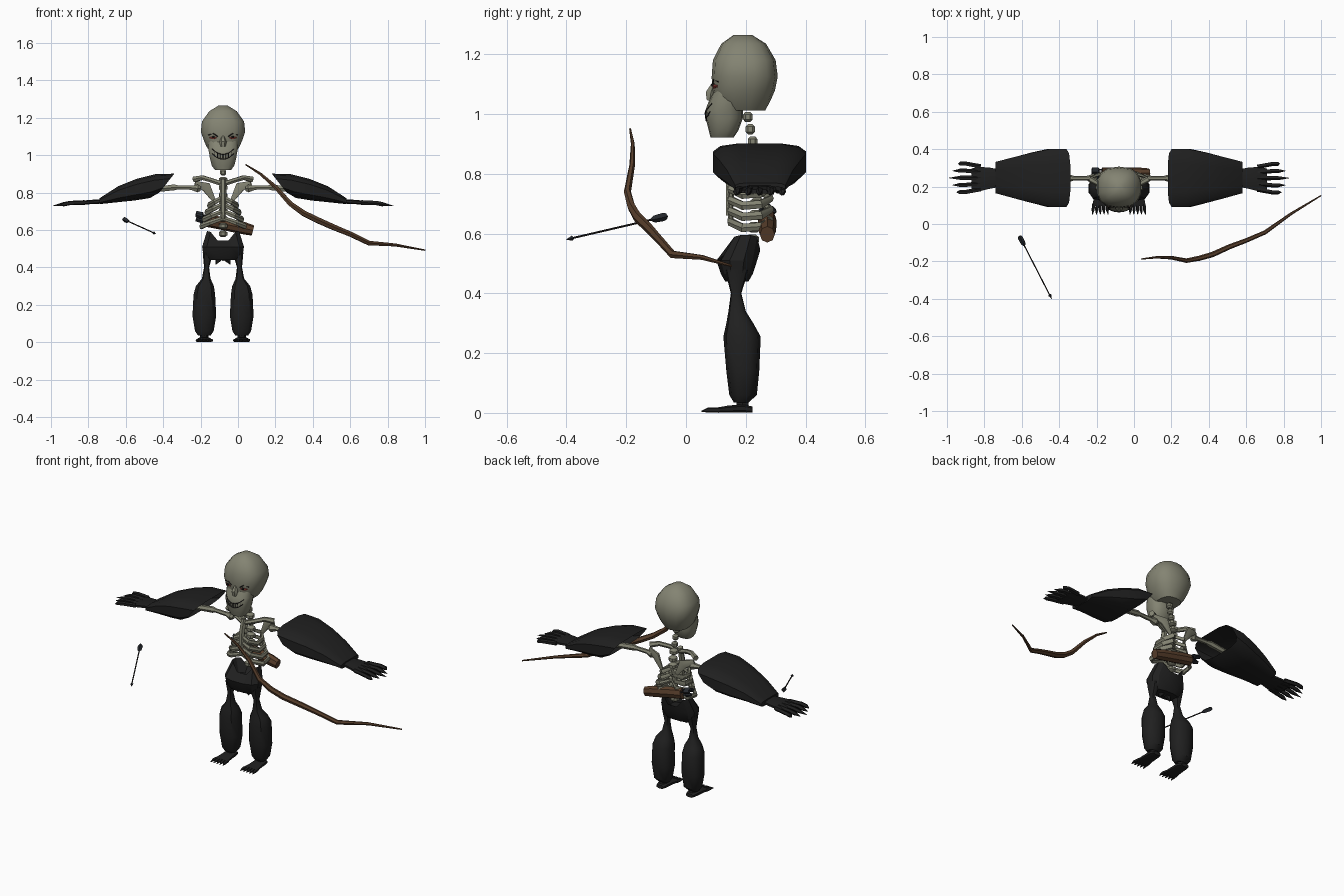
import bpy, bmesh, math
from mathutils import Vector
from mathutils.bvhtree import BVHTree

if "Cube" in bpy.data.objects:
    bpy.data.objects.remove(bpy.data.objects["Cube"])

C = -0.08  # centre line of the body


def material(name, r, g, b):
    m = bpy.data.materials.new(name)
    m.use_nodes = True
    m.diffuse_color = (r, g, b, 1)
    bsdf = m.node_tree.nodes["Principled BSDF"]
    bsdf.inputs["Base Color"].default_value = (r, g, b, 1)
    bsdf.inputs["Roughness"].default_value = 0.9
    return m


BONE = material("old bone", 0.23, 0.23, 0.17)
CLOTH = material("black cloth", 0.014, 0.014, 0.014)
WOOD = material("brown wood", 0.10, 0.05, 0.025)
DARK = material("dark lines", 0.012, 0.01, 0.01)
RED = material("red eye", 0.3, 0.05, 0.04)
FEATHER = material("dark feather", 0.02, 0.023, 0.028)


def loft(name, rings, mat, cap_start=True, cap_end=True, angle=40):
    """Skin a list of equal-length vertex rings."""
    bm = bmesh.new()
    rows = [[bm.verts.new(p) for p in r] for r in rings]
    n = len(rows[0])
    for a, b in zip(rows, rows[1:]):
        for i in range(n):
            j = (i + 1) % n
            bm.faces.new((a[i], a[j], b[j], b[i]))
    if cap_start:
        bm.faces.new(rows[0])
    if cap_end:
        bm.faces.new(rows[-1])
    bmesh.ops.recalc_face_normals(bm, faces=bm.faces)
    me = bpy.data.meshes.new(name)
    bm.to_mesh(me)
    bm.free()
    me.materials.append(mat)
    ob = bpy.data.objects.new(name, me)
    bpy.context.collection.objects.link(ob)
    bpy.ops.object.select_all(action="DESELECT")
    ob.select_set(True)
    bpy.context.view_layer.objects.active = ob
    bpy.ops.object.shade_smooth_by_angle(angle=math.radians(angle))
    return ob


def ring(axis, pos, u0, u1, v0, v1, n=10, e=0.8):
    """Rounded cross-section across an axis, filling a u/v box."""
    pts = []
    for i in range(n):
        t = 2 * math.pi * (i + 0.5) / n
        c, s = math.cos(t), math.sin(t)
        u = (u0 + u1) / 2 + (u1 - u0) / 2 * math.copysign(abs(c) ** e, c)
        v = (v0 + v1) / 2 + (v1 - v0) / 2 * math.copysign(abs(s) ** e, s)
        pts.append({"x": (pos, u, v), "y": (u, pos, v), "z": (u, v, pos)}[axis])
    return pts


def tube(name, pts, radii, mat, n=6, flat=1.0):
    """Tapered rod through points; flat scales its second width."""
    pts = [Vector(p) for p in pts]
    rings = []
    for i, p in enumerate(pts):
        d = (pts[min(i + 1, len(pts) - 1)] - pts[max(i - 1, 0)]).normalized()
        up = Vector((0, 0, 1)) if abs(d.z) < 0.9 else Vector((0, 1, 0))
        a = d.cross(up).normalized()
        b = a.cross(d)
        rings.append([p + radii[i] * (math.cos(t) * a * flat + math.sin(t) * b)
                      for t in (2 * math.pi * k / n for k in range(n))])
    return loft(name, rings, mat)


def blob(name, p, sx, sy, sz, mat):
    rings = [ring("z", p[2] + h * sz, p[0] - w * sx, p[0] + w * sx,
                  p[1] - w * sy, p[1] + w * sy, 8)
             for h, w in ((-1, 0.5), (-0.5, 1), (0.5, 1), (1, 0.5))]
    return loft(name, rings, mat)


# Skull: cranium and jaw, rows are height, half width, front, back
def stack(name, rows, n):
    return loft(name, [ring("z", z, C - w, C + w, f, b, n) for z, w, f, b in rows], BONE)


skull = stack("cranium", [(1.012, .065, .115, .265), (1.045, .09, .095, .283),
                          (1.08, .105, .087, .298), (1.125, .121, .086, .307),
                          (1.18, .115, .09, .30), (1.235, .075, .118, .268),
                          (1.265, .025, .16, .22)], 14)
jaw = stack("jaw", [(.922, .045, .082, .16), (.945, .062, .076, .175),
                    (.985, .072, .066, .19), (1.01, .076, .064, .19),
                    (1.04, .082, .075, .19), (1.09, .08, .1, .17)], 14)
trees = [BVHTree.FromPolygons([v.co for v in o.data.vertices],
                              [p.vertices for p in o.data.polygons]) for o in (skull, jaw)]


def on_face(dx, z):
    """Point on the front of the head."""
    hits = [t.ray_cast(Vector((C + dx, -1, z)), Vector((0, 1, 0)))[0] for t in trees]
    return min((h for h in hits if h), key=lambda h: h.y)


# Painted face details: grin, teeth gaps, eyes and nose
xs = [-.058 + .116 * i / 8 for i in range(9)]
smile = lambda x, lift: 0.978 + lift + 9 * x * x
for name, lift in (("lower_grin_line", 0), ("upper_grin_line", .026)):
    tube(name, [on_face(x, smile(x, lift)) for x in xs], [.0025] * 9, DARK, 4)
for x in xs[1:-1]:
    tube("tooth_gap", [on_face(x, smile(x, k)) for k in (0, .026)], [.0025] * 2, DARK, 4)
for s, side in ((1, "left"), (-1, "right")):
    tube(side + "_brow_line", [on_face(s * x, z) for x, z in ((.028, 1.1), (.05, 1.115), (.078, 1.108))],
         [.003] * 3, DARK, 4)
    tube(side + "_eye", [on_face(s * x, 1.093) for x in (.035, .052, .07)], [.004, .008, .004], RED, 6)
    tube(side + "_pupil", [on_face(s * x, 1.097) - Vector((0, .004, 0)) for x in (.045, .057)],
         [.006, .006], DARK, 6)
tube("nose", [(C, .092, 1.1), (C, .083, 1.07), (C, .08, 1.045)], [.008, .02, .012], BONE, 6, 1.0)

# Spine
for i in range(11):
    z = 0.99 - i * 0.041
    y = 0.207 + min(i, 4) * 0.008 - max(i - 7, 0) * 0.006
    big = 0.017 if i < 3 else 0.024
    blob("vertebra", (C, y, z), big, big, 0.017, BONE)
tube("breastbone", [(C, .17, .87), (C, .15, .78), (C, .145, .66)], [.016, .018, .012], BONE)

# Ribs, shoulders, arms, sleeves, hands, legs and feet on both sides
for s, side in ((1, "left"), (-1, "right")):
    X = lambda o: C + s * o
    for k in range(4):
        w, z = .075 + .014 * k, .775 - .037 * k
        tube(f"{side}_rib", [(X(0), .15, z), (X(w * .6), .148, z - .025), (X(w), .19, z - .045),
                             (X(w * .95), .25, z - .04), (X(w * .5), .285, z - .02), (X(0), .25, z)],
             [.012, .015, .016, .016, .013, .01], BONE, 6, .7)
    tube(side + "_collarbone", [(X(0), .17, .845), (X(.06), .185, .865), (X(.11), .215, .88),
                                (X(.155), .24, .87)], [.014, .013, .014, .017], BONE)
    tube(side + "_shoulder_blade", [(X(.15), .25, .85), (X(.09), .27, .83), (X(.05), .275, .76)],
         [.015, .03, .012], BONE, 6, .4)
    tube(side + "_arm_bone", [(X(.12), .245, .82), (X(.135), .245, .822), (X(.17), .245, .826),
                              (X(.24), .245, .828), (X(.26), .245, .828), (X(.5), .245, .8)],
         [.014, .024, .013, .012, .018, .014], BONE)
    # Wide sleeve, its mouth slanting outward toward the bottom
    rings = []
    for o, y0, y1, top, low, slant in ((.26, .088, .404, .902, .80, .08), (.36, .088, .404, .9, .77, .03),
                                       (.46, .11, .385, .875, .757, .01), (.56, .135, .36, .835, .748, 0),
                                       (.66, .163, .334, .77, .738, 0)):
        rings.append([(X(o + slant * (top - z) / (top - low)), y, z)
                      for _, y, z in ring("x", 0, y0, y1, low, top, 12, .55)])
    loft(side + "_sleeve", rings, CLOTH, cap_start=False)
    loft(side + "_hand", [ring("x", X(o), y0, y1, z0, z1, 8) for o, y0, y1, z0, z1 in
                          ((.62, .2, .29, .742, .765), (.69, .185, .305, .738, .763),
                           (.75, .17, .31, .735, .758), (.79, .18, .30, .733, .748))], CLOTH)
    for y, tip in ((.17, .87), (.208, .89), (.246, .91), (.284, .89), (.322, .86)):
        inner = .246 + (y - .246) * .8
        tube(side + "_finger", [(X(.74), inner, .747), (X(.82), y, .744), (X(.85), y, .738),
                                (X(tip), y, .729)], [.013, .012, .012, .001], CLOTH, 5)
    # Baggy leg below a thin thigh
    loft(side + "_leg", [ring("z", z, X(o) - w, X(o) + w, y0, y1, 10) for z, o, w, y0, y1 in
                         ((.48, .08, .03, .13, .21), (.4, .088, .014, .15, .185), (.34, .09, .024, .142, .2),
                          (.3, .097, .05, .135, .225), (.255, .1, .06, .125, .25), (.14, .1, .066, .135, .245),
                          (.06, .1, .052, .145, .237), (.035, .1, .035, .16, .21))], CLOTH)
    tube(side + "_ankle", [(X(.1), .188, .05), (X(.1), .19, .01)], [.022, .024], CLOTH)
    loft(side + "_foot", [ring("y", y, X(.1) - w, X(.1) + w, 0, h, 8) for y, w, h in
                          ((.222, .025, .022), (.19, .035, .03), (.14, .038, .025), (.095, .044, .017))], CLOTH)
    for k in range(5):
        d = (k - 2) * .019
        tube(side + "_toe", [(X(.1 + d * .9), .11, .009), (X(.1 + d), .075, .01), (X(.1 + d * 1.1), .052, .005)],
             [.009, .009, .002], CLOTH, 5)

# Hip cloth with raised side points and a ragged lower edge
hips = []
for z, w, y0, y1, peak in ((.52, .05, .15, .21, 0), (.545, .088, .15, .25, .06), (.51, .115, .1, .24, 0),
                           (.465, .108, .115, .225, 0), (.44, .085, .13, .21, 0)):
    r = ring("z", z, C - w, C + w, y0, y1, 12)
    hips.append([(x, y, z + peak * max(0, 1 - abs(abs(x - C) - .078) / .045)) for x, y, _ in r])
loft("hip_cloth", hips, CLOTH, angle=25)
for d, low in ((-.03, .415), (0, .435), (.03, .415)):
    tube("hip_tatter", [(C + d * .4, .17, .47), (C + d * .8, .165, .445), (C + d * 1.3, .165, low)],
         [.03, .02, .001], CLOTH, 5)

# Quiver across the lower back, with spare arrows
tube("quiver", [(-.17, .272, .65), (-.12, .272, .642), (.03, .272, .61), (.08, .272, .597)],
     [.033, .034, .033, .028], WOOD, 8, .9)
for dy, dz in ((-.018, .008), (.018, .01), (0, -.014), (.005, .02)):
    tube("spare_arrow", [(-.15, .272 + dy, .65 + dz), (-.185, .272 + dy, .66 + dz),
                         (-.19, .272 + dy, .662 + dz), (-.225, .272 + dy, .672 + dz)],
         [.004, .004, .013, .011], FEATHER, 4)

# Bow
tube("bow", [(.04, -.187, .95), (.12, -.178, .9), (.2, -.18, .83), (.28, -.196, .74), (.35, -.183, .69),
             (.42, -.163, .655), (.51, -.122, .615), (.6, -.088, .578), (.7, -.045, .53),
             (.84, .055, .52), (1, .152, .492)],
     [.004, .008, .012, .015, .017, .018, .017, .015, .014, .009, .004], WOOD, 6, .8)

# Loose arrow
nock, tip = Vector((-.612, -.065, .658)), Vector((-.44, -.4, .58))
at = lambda f: nock.lerp(tip, f)
tube("arrow_shaft", [at(0), at(.95)], [.0035, .0035], DARK, 5)
tube("arrow_head", [at(.93), at(.94), at(1)], [.003, .009, .001], FEATHER, 4)
for flat, name in ((.15, "upright_fletching"), (1, "cross_fletching")):
    tube(name, [at(0), at(.03), at(.12), at(.16)], [.01, .014, .012, .003], FEATHER, 4, flat)
